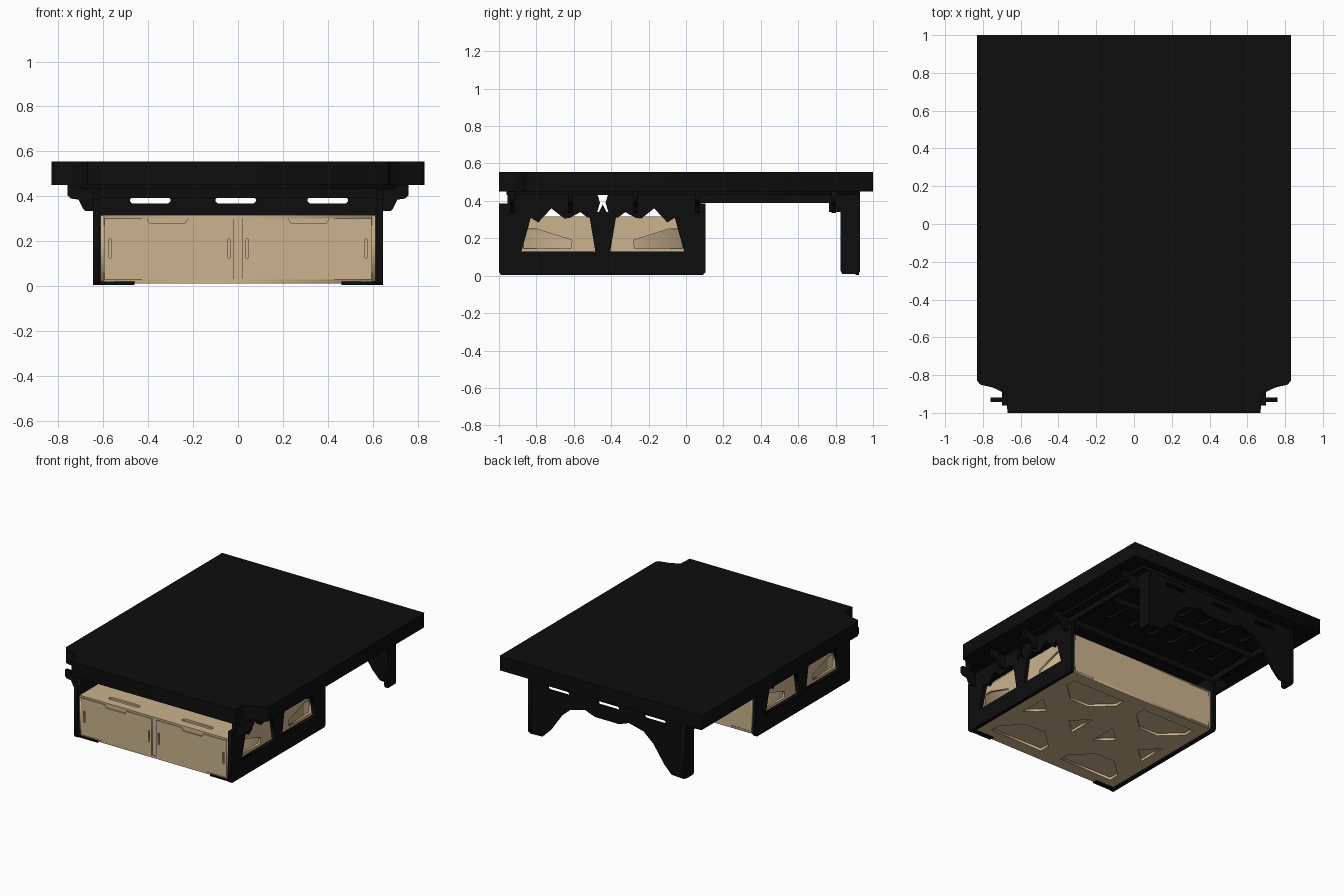
import bpy
from mathutils import Matrix

if "Cube" in bpy.data.objects:
    bpy.data.objects.remove(bpy.data.objects["Cube"])


def material(name, rgb):
    m = bpy.data.materials.new(name)
    m.use_nodes = True
    m.diffuse_color = (*rgb, 1)
    m.node_tree.nodes["Principled BSDF"].inputs["Base Color"].default_value = (*rgb, 1)
    return m


BLACK = material("matte black", (0.004, 0.004, 0.004))
WOOD = material("birch plywood", (0.60, 0.45, 0.27))

# Local (u, v, depth) axes for plates facing along each world axis
FRAMES = {
    "X": Matrix(((0, 0, 1, 0), (1, 0, 0, 0), (0, 1, 0, 0), (0, 0, 0, 1))),
    "Y": Matrix(((1, 0, 0, 0), (0, 0, -1, 0), (0, 1, 0, 0), (0, 0, 0, 1))),
    "Z": Matrix.Identity(4),
}


def plate(name, axis, low, high, mat, outline, holes=()):
    """Flat board with cut-outs, spanning low..high along the axis."""
    cu = bpy.data.curves.new(name, "CURVE")
    cu.dimensions = "2D"
    cu.fill_mode = "BOTH"
    cu.extrude = (high - low) / 2
    for loop in (outline, *holes):
        s = cu.splines.new("POLY")
        s.points.add(len(loop) - 1)
        for p, (u, v) in zip(s.points, loop):
            p.co = (u, v, 0, 1)
        s.use_cyclic_u = True
    tmp = bpy.data.objects.new(name, cu)
    me = bpy.data.meshes.new_from_object(tmp)
    bpy.data.objects.remove(tmp)
    bpy.data.curves.remove(cu)
    me.name = name
    middle = (low + high) / 2
    shift = Matrix.Translation([middle if a == axis else 0 for a in "XYZ"])
    me.transform(shift @ FRAMES[axis])
    me.materials.clear()
    me.materials.append(mat)
    ob = bpy.data.objects.new(name, me)
    bpy.context.collection.objects.link(ob)
    return ob


def rect(u0, u1, v0, v1):
    return [(u0, v0), (u1, v0), (u1, v1), (u0, v1)]


def slot(u, v, w, h):
    """Long slot with clipped ends."""
    a, b, c = w / 2, h / 2, min(w, h) / 3
    return [(u - a + c, v - b), (u + a - c, v - b), (u + a, v - b + c), (u + a, v + b - c),
            (u + a - c, v + b), (u - a + c, v + b), (u - a, v + b - c), (u - a, v - b + c)]


def flip(loop, about=0.0):
    return [(2 * about - u, v) for u, v in reversed(loop)]


def symmetric(half):
    """Close a half outline by mirroring it in u."""
    return half + flip(half)


SIDES = (("left", 1), ("right", -1))
MID = -0.445  # middle of the storage box along y

# Mattress with notched front corners
mattress = plate("mattress", "Z", 0.45, 0.555, BLACK, symmetric([
    (0.67, -1), (0.675, -0.9), (0.75, -0.865), (0.815, -0.85), (0.83, -0.83), (0.83, 1)]))
bevel = mattress.modifiers.new("soft edge", "BEVEL")
bevel.width = 0.006
bevel.limit_method = "ANGLE"

# Bed platform with ventilation slots
vents = [slot(x, y, 0.06, 0.2) for y in (-0.7, -0.2, 0.35, 0.68)
         for x in (-0.45, -0.27, -0.09, 0.09, 0.27, 0.45)]
plate("bed_platform", "Z", 0.432, 0.452, BLACK, rect(-0.7, 0.7, -0.96, 0.93), vents)

# Cross boards under the platform
for i, y in enumerate((-0.78, -0.2, 0.08, 0.5)):
    plate(f"cross_board_{i + 1}", "Y", y - 0.01, y + 0.01, BLACK, rect(-0.63, 0.63, 0.392, 0.45))

# Side panels with two windows topped by a jagged ridge
window = [(-0.88, 0.13), (-0.485, 0.13), (-0.515, 0.31), (-0.525, 0.31), (-0.565, 0.34),
          (-0.62, 0.31), (-0.65, 0.305), (-0.72, 0.36), (-0.79, 0.285), (-0.83, 0.31)]
vase = [(-0.475, 0.34), (-0.46, 0.39), (-0.475, 0.44), (-0.415, 0.44), (-0.43, 0.39),
        (-0.415, 0.34), (-0.425, 0.34), (MID, 0.38), (-0.465, 0.34)]
panel = [(-0.99, 0.005), (0.09, 0.005), (0.105, 0.02), (0.105, 0.385), (0.08, 0.385),
         (0.08, 0.45), (-0.955, 0.45), (-0.955, 0.385), (-1, 0.385), (-1, 0.02)]
wing = [(0.63, 0.45), (0.76, 0.45), (0.76, 0.405), (0.745, 0.39), (0.71, 0.385),
        (0.69, 0.345), (0.68, 0.335), (0.63, 0.335)]
cutout = [(-0.87, 0.145), (-0.615, 0.145), (-0.61, 0.19), (-0.80, 0.25), (-0.87, 0.25)]
box_side = rect(-0.98, 0.085, 0.015, 0.315)

for side, s in SIDES:
    def span(a, b):
        return sorted((s * a, s * b))

    plate(f"{side}_side_panel", "X", *span(0.618, 0.645), BLACK, panel,
          [window, flip(window, MID), vase])
    plate(f"{side}_rail", "X", *span(0.62, 0.645), BLACK, rect(0.08, 0.84, 0.39, 0.45))
    plate(f"{side}_box_wall", "X", *span(0.596, 0.612), WOOD, box_side,
          [cutout, flip(cutout, MID)])
    # Brackets carrying the wide part of the bed
    for i, y in enumerate((-0.93, -0.62, -0.27, 0.06, 0.79)):
        plate(f"{side}_bracket_{i + 1}", "Y", y - 0.012, y + 0.012, BLACK,
              wing if s > 0 else flip(wing))
    plate(f"{side}_rear_gusset", "X", *span(0.62, 0.645), BLACK,
          [(0.765, 0.34), (0.84, 0.34), (0.84, 0.40), (0.80, 0.44), (0.765, 0.44)])
    # Rear leg flange
    plate(f"{side}_leg_flange", "X", *span(0.62, 0.645), BLACK,
          [(0.835, 0.01), (0.92, 0.01), (0.93, 0.02), (0.93, 0.45), (0.825, 0.45), (0.825, 0.03)])
    # Front foot
    plate(f"{side}_foot", "Z", 0.005, 0.02, BLACK,
          [(s * u, v) for u, v in rect(0.46, 0.62, -0.985, -0.95)])

# Rear leg board: spread legs, jagged lower edge and see-through slots
plate("rear_leg_board", "Y", 0.905, 0.925, BLACK, symmetric([
    (-0.06, 0.31), (0.10, 0.27), (0.18, 0.30), (0.30, 0.27), (0.38, 0.20), (0.47, 0.07),
    (0.53, 0.01), (0.63, 0.005), (0.63, 0.45)][1:]),
    [slot(x, 0.382, 0.18, 0.028) for x in (-0.39, -0.01, 0.4)])

# Storage box core
plate("box_core", "Z", 0.03, 0.303, WOOD, rect(-0.597, 0.597, -0.962, 0.075))
plate("box_back", "Y", 0.07, 0.085, WOOD, rect(-0.612, 0.612, 0.015, 0.315))
plate("box_front_frame", "Y", -0.974, -0.96, WOOD, rect(-0.612, 0.612, 0.015, 0.315))
plate("box_top", "Z", 0.301, 0.316, WOOD, rect(-0.612, 0.612, -0.98, 0.085),
      [slot(x, -0.9, 0.25, 0.035) for x in (-0.3, 0.3)])

# Box floor: an X-shaped truss in each half
truss = []
for cx in (-0.31, 0.31):
    for k in (-1, 1):
        truss.append([(cx - 0.22, MID + k * 0.44), (cx + 0.22, MID + k * 0.44),
                      (cx + 0.22, MID + k * 0.36), (cx + 0.08, MID + k * 0.23),
                      (cx - 0.08, MID + k * 0.23), (cx - 0.22, MID + k * 0.36)])
        truss.append([(cx + k * 0.22, MID - 0.11), (cx + k * 0.22, MID + 0.11),
                      (cx + k * 0.10, MID)])
plate("box_floor", "Z", 0.012, 0.031, WOOD, rect(-0.612, 0.612, -0.98, 0.085), truss)

# Door pair with finger notch and side slots
for side, s in SIDES:
    door = [(0.02, 0.03), (0.595, 0.03), (0.595, 0.302), (0.405, 0.302), (0.395, 0.28),
            (0.235, 0.28), (0.225, 0.302), (0.02, 0.302)]
    slots = [rect(x - 0.005, x + 0.005, 0.125, 0.21) for x in (0.04, 0.57)]
    if s < 0:
        door, slots = flip(door), [flip(h) for h in slots]
    plate(f"{side}_door", "Y", -0.986, -0.972, WOOD, door, slots)
